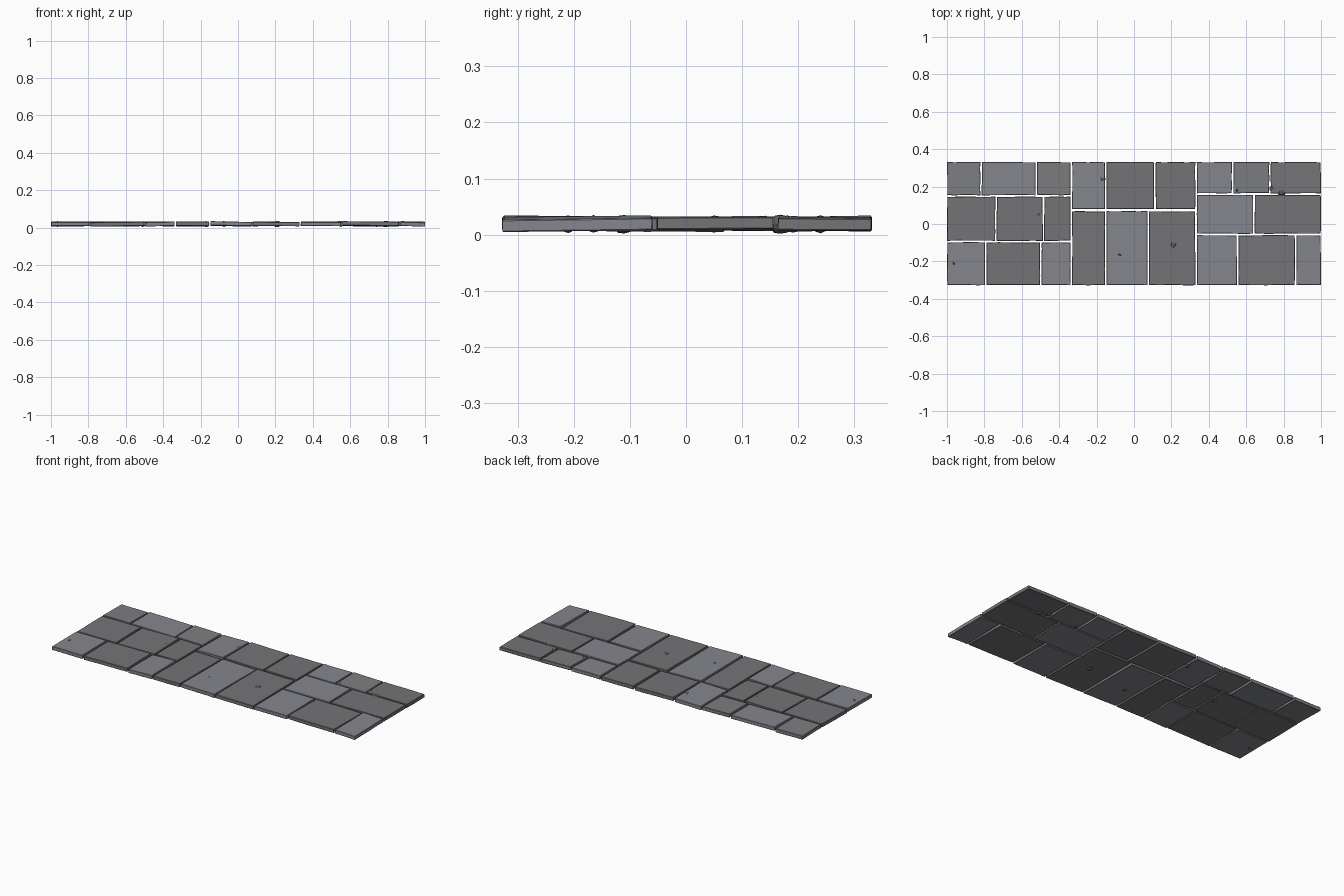
import bpy, bmesh, random
from mathutils import Vector

if "Cube" in bpy.data.objects:
    bpy.data.objects.remove(bpy.data.objects["Cube"])

random.seed(7)
GAP = 0.003      # half of the joint between slabs
CHIP = 0.0022    # edge irregularity
RIM = 0.002      # chamfer
LO, HI = 0.0085, 0.0305

# Paving rows: y bottom, y top, x joints, slab tones (D dark, M mid, L light)
ROWS = [
    (0.150, 0.332, [-1.0, -0.818, -0.522, -0.335], "MLM"),
    (-0.094, 0.150, [-1.0, -0.738, -0.484, -0.335], "DDD"),
    (-0.328, -0.094, [-1.0, -0.793, -0.498, -0.335], "LDL"),
    (0.076, 0.332, [-0.335, -0.151, 0.112, 0.332], "LDD"),
    (-0.328, 0.072, [-0.335, -0.151, 0.076, 0.332], "DLD"),
    (0.160, 0.332, [0.332, 0.527, 0.727, 1.0], "LMD"),
    (-0.056, 0.160, [0.332, 0.641, 1.0], "LD"),
    (-0.328, -0.056, [0.332, 0.554, 0.864, 1.0], "LDL"),
]

# Loose stones: x, y, radius
STONES = [(0.21, -0.11, 0.0185), (-0.17, 0.24, 0.016), (-0.075, -0.165, 0.013),
          (0.74, 0.19, 0.015), (0.79, 0.168, 0.0185), (-0.51, 0.05, 0.014),
          (-0.965, -0.21, 0.010), (0.55, 0.18, 0.010)]

# Slate greys
MATS = {}
for key, rgb in {"D": (0.175, 0.175, 0.185), "M": (0.205, 0.207, 0.22),
                 "L": (0.235, 0.24, 0.27), "S": (0.10, 0.10, 0.105)}.items():
    MATS[key] = bpy.data.materials.new("slate_" + key)
    MATS[key].diffuse_color = (*rgb, 1)


def finish(bm, name, tone):
    bmesh.ops.recalc_face_normals(bm, faces=bm.faces[:])
    me = bpy.data.meshes.new(name)
    bm.to_mesh(me)
    bm.free()
    me.materials.append(MATS[tone])
    ob = bpy.data.objects.new(name, me)
    bpy.context.collection.objects.link(ob)


def slab(x0, x1, y0, y1, name, tone):
    # Slab with a chipped outline, chamfered rims and a slight tilt
    cx, cy = (x0 + x1) / 2, (y0 + y1) / 2
    corners = [Vector(p) for p in ((x0, y0), (x1, y0), (x1, y1), (x0, y1))]
    outline = []
    for i, a in enumerate(corners):
        b = corners[(i + 1) % 4]
        side = (b - a).normalized()
        inward = Vector((-side.y, side.x))
        for t in (0.0, 0.22, 0.5, 0.78):
            outline.append((a.lerp(b, t), inward, t == 0))
    tx = random.uniform(-0.0025, 0.0025) / (x1 - x0) * 2
    ty = random.uniform(-0.002, 0.002) / (y1 - y0) * 2
    bm = bmesh.new()
    rings = []
    shift = [random.uniform(0, CHIP) for _ in outline]
    for inset, z in ((RIM, LO), (0, LO + RIM), (0, HI - RIM), (RIM, HI)):
        ring = []
        for (p, inward, corner), s in zip(outline, shift):
            d = inset + s + random.uniform(0, CHIP * 0.4)
            if corner:
                q = p + Vector((d if p.x < cx else -d, d if p.y < cy else -d))
            else:
                q = p + inward * d
            ring.append(bm.verts.new((q.x, q.y, z + tx * (q.x - cx) + ty * (q.y - cy))))
        rings.append(ring)
    n = len(outline)
    for a, b in zip(rings, rings[1:]):
        for i in range(n):
            j = (i + 1) % n
            bm.faces.new((a[i], a[j], b[j], b[i]))
    bm.faces.new(rings[0][::-1])
    bm.faces.new(rings[-1])
    finish(bm, name, tone)


# Paving slabs
for r, (y0, y1, xs, tones) in enumerate(ROWS):
    for c, (xa, xb) in enumerate(zip(xs, xs[1:])):
        left = xa if xa == -1 else xa + GAP
        right = xb if xb == 1 else xb - GAP
        low = y0 if y0 < -0.3 else y0 + GAP
        high = y1 if y1 > 0.3 else y1 - GAP
        slab(left, right, low, high, f"paving_slab_{r + 1}_{c + 1}", tones[c])

# Small stones embedded through the paving
for i, (x, y, rad) in enumerate(STONES):
    bm = bmesh.new()
    bmesh.ops.create_icosphere(bm, subdivisions=2, radius=1)
    for v in bm.verts:
        k = random.uniform(0.88, 1.0)
        half = max(rad, 0.0165)
        v.co = Vector((x + v.co.x * rad * 1.2 * k, y + v.co.y * rad * 1.2 * k,
                       0.0188 + v.co.z * half * k))
    finish(bm, f"loose_stone_{i + 1}", "S")

for m in bpy.data.materials:
    if m.users and not m.is_grease_pencil:
        m.use_nodes = True
        m.node_tree.nodes["Principled BSDF"].inputs["Base Color"].default_value = m.diffuse_color
